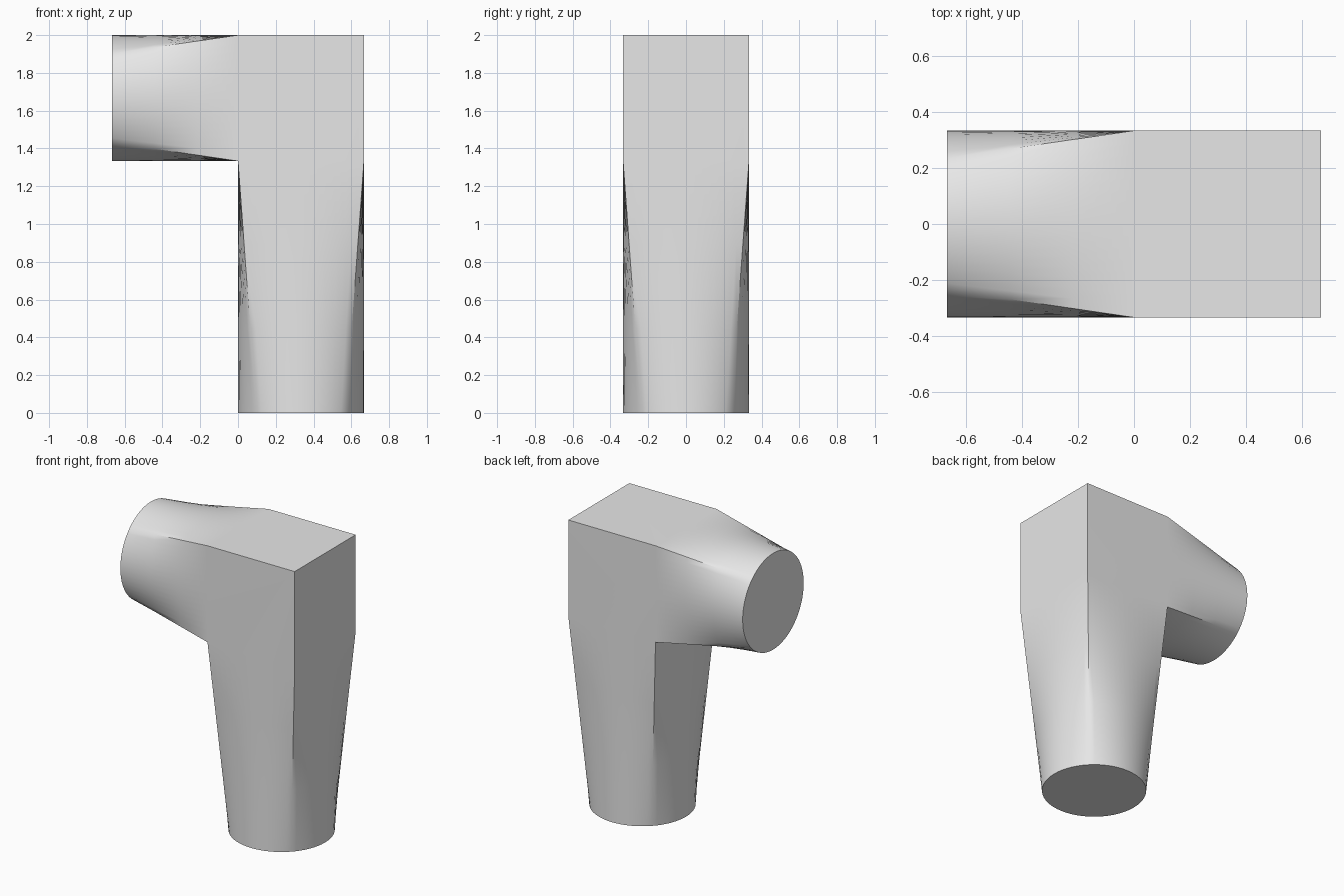
import bpy, bmesh, math
from mathutils import Vector, Matrix

default = bpy.data.objects.get("Cube")
if default:
    bpy.data.objects.remove(default, do_unlink=True)

R = 1 / 3            # half width of the square and radius of the round ends
SIDE_SEGMENTS = 16   # segments along each square side
ROWS = 3             # rows along each transition


def round_point(u, w):
    """Map a point on the unit square outline evenly onto the unit circle."""
    if abs(u) >= abs(w):
        a = w / u * math.pi / 4
        return math.copysign(1, u) * math.cos(a), math.copysign(1, u) * math.sin(a)
    a = u / w * math.pi / 4
    return math.copysign(1, w) * math.sin(a), math.copysign(1, w) * math.cos(a)


def square_to_round(bm, face, direction, length):
    """Extrude a square face into a limb that ends in a circle."""
    centre = face.calc_center_bounds()
    across = Vector((0, 1, 0))
    up = direction.cross(across)
    rings = []
    for _ in range(ROWS):
        face = bmesh.ops.extrude_discrete_faces(bm, faces=[face])["faces"][0]
        rings.append(list(face.verts))
    for row, ring in enumerate(rings, 1):
        t = row / ROWS
        for v in ring:
            offset = v.co - centre
            u, w = offset.dot(across) / R, offset.dot(up) / R
            cu, cw = round_point(u, w)
            target = centre + (across * cu + up * cw) * R
            v.co = v.co.lerp(target, t) + direction * length * t


# Square corner block
bm = bmesh.new()
bmesh.ops.create_cube(bm, size=2 * R, matrix=Matrix.Translation((R, 0, 2 - R)))
bm.normal_update()
down, side = Vector((0, 0, -1)), Vector((-1, 0, 0))
leg_face = max(bm.faces, key=lambda f: f.normal.dot(down))
arm_face = max(bm.faces, key=lambda f: f.normal.dot(side))
open_edges = list(set(leg_face.edges) | set(arm_face.edges))
bmesh.ops.bisect_edges(bm, edges=open_edges, cuts=SIDE_SEGMENTS - 1)

# Long leg down, short arm to the side
square_to_round(bm, leg_face, down, 4 * R)
square_to_round(bm, arm_face, side, 2 * R)
bmesh.ops.recalc_face_normals(bm, faces=bm.faces[:])

mesh = bpy.data.meshes.new("elbow_duct")
bm.to_mesh(mesh)
bm.free()
duct = bpy.data.objects.new("elbow_duct", mesh)
bpy.context.collection.objects.link(duct)

# Plain grey
grey = bpy.data.materials.new("light_grey")
grey.use_nodes = True
grey.diffuse_color = (0.8, 0.8, 0.8, 1)
grey.node_tree.nodes["Principled BSDF"].inputs["Base Color"].default_value = (0.8, 0.8, 0.8, 1)
mesh.materials.append(grey)

# Smooth limbs with crisp corners and flat block faces
bpy.ops.object.select_all(action="DESELECT")
duct.select_set(True)
bpy.context.view_layer.objects.active = duct
bpy.ops.object.shade_smooth_by_angle(angle=math.radians(30))
weighted = duct.modifiers.new("flat_faces", "WEIGHTED_NORMAL")
weighted.keep_sharp = True
